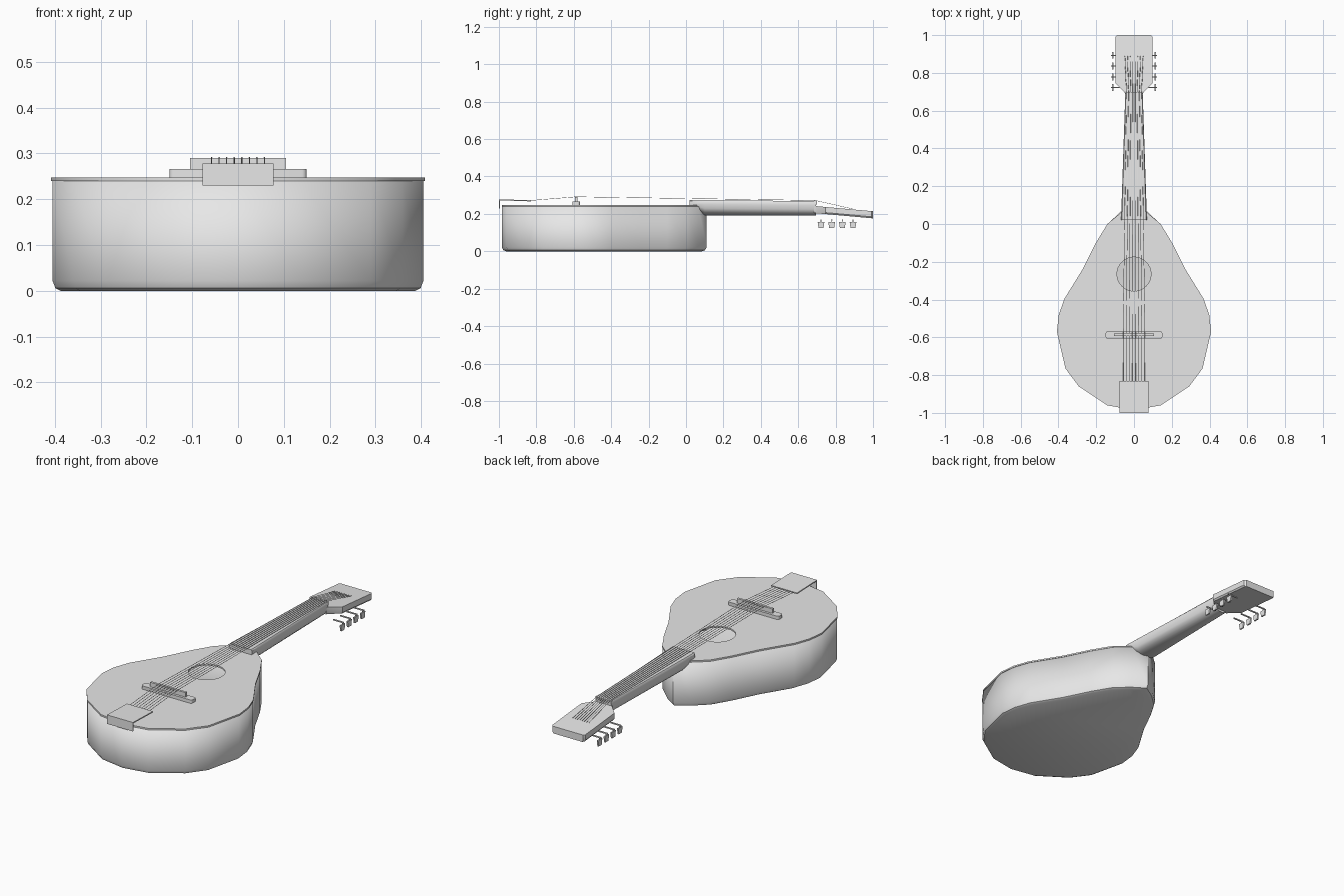
import bpy, bmesh, math
from mathutils import Vector

cube = bpy.data.objects.get("Cube")
if cube:
    bpy.data.objects.remove(cube, do_unlink=True)

# one plain grey for everything
grey = bpy.data.materials.new("plain_grey")
grey.use_nodes = True
grey.diffuse_color = (0.8, 0.8, 0.8, 1)
grey.node_tree.nodes["Principled BSDF"].inputs["Base Color"].default_value = (0.8, 0.8, 0.8, 1)
parts = []


def finish(bm, name, smooth=True):
    bmesh.ops.recalc_face_normals(bm, faces=bm.faces)
    mesh = bpy.data.meshes.new(name)
    bm.to_mesh(mesh)
    bm.free()
    obj = bpy.data.objects.new(name, mesh)
    bpy.context.collection.objects.link(obj)
    mesh.materials.append(grey)
    if smooth:
        parts.append(obj)
    return obj


def loft(name, rings, cap_start=True, cap_end=True):
    """Skin a list of closed rings of equal length."""
    bm = bmesh.new()
    loops = [[bm.verts.new(p) for p in ring] for ring in rings]
    n = len(loops[0])
    for a, b in zip(loops, loops[1:]):
        for i in range(n):
            j = (i + 1) % n
            bm.faces.new((a[i], a[j], b[j], b[i]))
    if cap_start:
        bm.faces.new(loops[0])
    if cap_end:
        bm.faces.new(loops[-1])
    return finish(bm, name)


def box(name, x0, x1, y0, y1, z0, z1):
    ring = [(x0, y0), (x1, y0), (x1, y1), (x0, y1)]
    return loft(name, [[(x, y, z) for x, y in ring] for z in (z0, z1)])


def mirrored(half):
    """Close a half outline whose first and last points lie on the centre line."""
    return half + [(-x, y) for x, y in reversed(half[1:-1])]


def circle(cx, cy, r, n):
    return [(cx + r * math.cos(math.tau * i / n), cy + r * math.sin(math.tau * i / n))
            for i in range(n)]


def scaled(outline, s, z, cy=-0.45):
    return [(x * s, cy + (y - cy) * s, z) for x, y in outline]


# hollow pear-shaped body, open under the top plate
outline = mirrored([(0, 0.11), (0.07, 0.065), (0.14, 0.0), (0.2, -0.1), (0.27, -0.24),
                    (0.365, -0.395), (0.395, -0.48), (0.405, -0.57), (0.36, -0.765),
                    (0.29, -0.86), (0.14, -0.96), (0, -0.985)])
body = loft("body", [scaled(outline, s, z) for s, z in
                     ((0.955, 0.0), (0.985, 0.006), (1, 0.022), (1, 0.24))], cap_end=False)
shell = body.modifiers.new("wall", 'SOLIDIFY')
shell.thickness = 0.006
shell.offset = -1

# top plate with a round sound hole
bm = bmesh.new()
rim = mirrored([(0, 0.06), (0.07, 0.06)] + [(x * 1.008, y) for x, y in outline[2:12]])
edges = []
for loop in (rim, circle(0, -0.265, 0.09, 32)):
    vs = [bm.verts.new((x, y, 0.24)) for x, y in loop]
    edges += [bm.edges.new((vs[i - 1], vs[i])) for i in range(len(vs))]
bmesh.ops.triangle_fill(bm, edges=edges, use_beauty=True)
ext = bmesh.ops.extrude_face_region(bm, geom=bm.faces[:])
bmesh.ops.translate(bm, verts=[g for g in ext["geom"] if isinstance(g, bmesh.types.BMVert)],
                    vec=(0, 0, 0.008))
finish(bm, "top_plate")


# neck with a flat playing face and a round back
def neck_ring(y, half, top, bottom):
    shoulder = top - 0.022
    ring = [(half * 0.93, y, top), (-half * 0.93, y, top), (-half, y, top - 0.006)]
    for i in range(13):
        a = math.pi * i / 12
        ring.append((-half * math.cos(a), y, shoulder - (shoulder - bottom) * math.sin(a) ** 0.7))
    return ring + [(half, y, top - 0.006)]


loft("neck", [neck_ring(0.02, 0.068, 0.275, 0.236), neck_ring(0.1, 0.066, 0.274, 0.192),
              neck_ring(0.695, 0.046, 0.268, 0.192)])
box("nut", -0.046, 0.046, 0.685, 0.7, 0.25, 0.271)

# tilted headstock
head = mirrored([(0, 0.685), (0.045, 0.685), (0.052, 0.7), (0.098, 0.745),
                 (0.098, 0.992), (0.09, 1.0), (0, 1.0)])
top_at = lambda y: 0.242 - 0.09 * (y - 0.69)
loft("headstock", [[(x * s, y, top_at(y) - d) for x, y in head]
                   for s, d in ((0.94, 0.038), (1, 0.03), (1, 0))])

# tuning pegs: shaft, stem and hanging paddle
for side, label in ((1, "left"), (-1, "right")):
    for i in range(4):
        y = 0.722 + 0.057 * i
        xs = sorted((side * 0.06, side * 0.122))
        box(f"peg_shaft_{label}_{i + 1}", *xs, y - 0.003, y + 0.003, 0.164, 0.170)
        x = side * 0.113
        box(f"peg_stem_{label}_{i + 1}", x - 0.002, x + 0.002, y - 0.002, y + 0.002, 0.154, 0.165)
        loft(f"peg_paddle_{label}_{i + 1}",
             [[(x + dx * 0.004, y + dy * w, z) for dx, dy in
               ((-1, -1), (1, -1), (1, 1), (-1, 1))] for w, z in ((0.013, 0.124), (0.018, 0.156))])

# bridge: rounded foot and thin saddle
foot = []
for cx, cy, start in ((0.14, -0.578, 0), (-0.14, -0.578, 1), (-0.14, -0.597, 2), (0.14, -0.597, 3)):
    for k in range(4):
        a = (start + k / 3) * math.pi / 2
        foot.append((cx + 0.01 * math.cos(a), cy + 0.01 * math.sin(a)))
loft("bridge_foot", [[(x, y, z) for x, y in foot] for z in (0.247, 0.266)])
box("bridge_saddle", -0.105, 0.105, -0.594, -0.581, 0.264, 0.29)

# bent tailpiece plate
profile = [(-1.0, 0.23), (-1.0, 0.278), (-0.83, 0.273), (-0.83, 0.267), (-0.994, 0.272), (-0.994, 0.23)]
loft("tailpiece", [[(x, y, z) for y, z in profile] for x in (-0.077, 0.077)])

# eight strings running from tailpiece over bridge and nut to the headstock
for i in range(8):
    t = (i - 3.5) / 3.5
    path = [(0.058 * t, -0.84, 0.271), (0.058 * t, -0.5875, 0.2915),
            (0.04 * t, 0.692, 0.272), (0.048 * t, 0.89, 0.227)]
    rings = [[(x + 0.0012 * math.cos(a), y, z + 0.0012 * math.sin(a))
              for a in (k * math.tau / 6 for k in range(6))] for x, y, z in path]
    loft(f"string_{i + 1}", rings)

# smooth the curved faces, keep the edges sharp
bpy.ops.object.select_all(action='DESELECT')
for obj in parts:
    obj.select_set(True)
bpy.context.view_layer.objects.active = parts[0]
bpy.ops.object.shade_smooth_by_angle(angle=math.radians(35))
